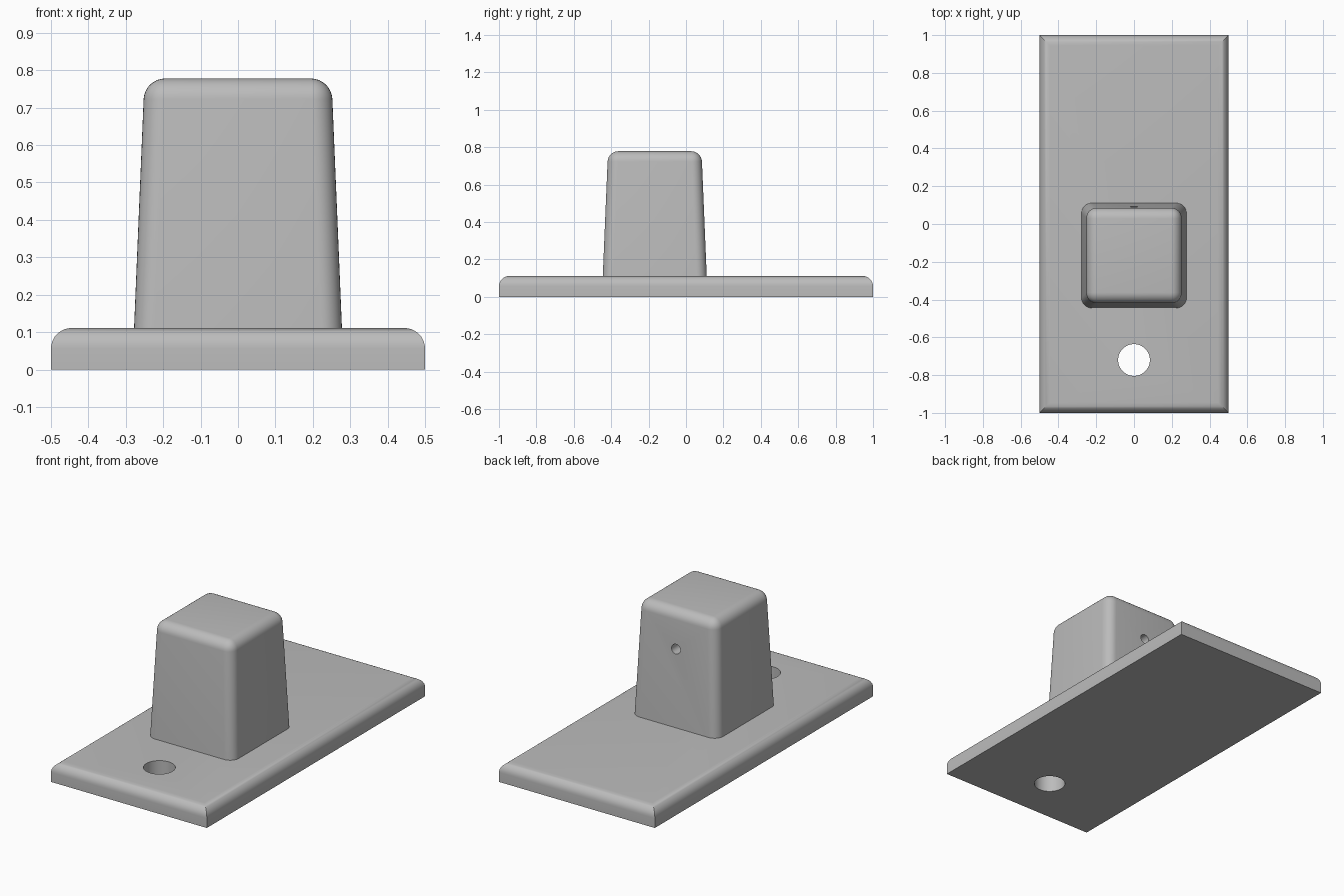
import bpy
import bmesh
from math import radians

if "Cube" in bpy.data.objects:
    bpy.data.objects.remove(bpy.data.objects["Cube"], do_unlink=True)

grey = bpy.data.materials.new("plain grey")
grey.use_nodes = True
colour = (0.5, 0.5, 0.5, 1)
grey.diffuse_color = colour
grey.node_tree.nodes["Principled BSDF"].inputs["Base Color"].default_value = colour

BASE_TOP, BLOCK_TOP, BLOCK_Y, FILLET = 0.111, 0.778, -0.167, 0.055


def rounded_box(name, bottom, top, z0, z1, y, round_sides):
    """Box tapering from half sizes bottom to top, filleted on all but its lower rim."""
    bm = bmesh.new()
    bmesh.ops.create_cube(bm, size=2)
    for v in bm.verts:
        half, z = (top, z1) if v.co.z > 0 else (bottom, z0)
        v.co = (v.co.x * half[0], v.co.y * half[1] + y, z)
    middle = (z0 + z1) / 2
    edges = []
    for e in bm.edges:
        above = sum(v.co.z > middle for v in e.verts)
        if above == 2 or (above == 1 and round_sides):
            edges.append(e)
    bmesh.ops.bevel(bm, geom=edges, offset=FILLET, offset_type='OFFSET',
                    segments=8, profile=0.5, affect='EDGES')
    bmesh.ops.recalc_face_normals(bm, faces=bm.faces)
    mesh = bpy.data.meshes.new(name)
    bm.to_mesh(mesh)
    bm.free()
    mesh.materials.append(grey)
    obj = bpy.data.objects.new(name, mesh)
    bpy.context.collection.objects.link(obj)
    return obj


def drill(obj, radius, length, location, rotation=(0, 0, 0)):
    """Cut a round hole and discard the cutter."""
    bpy.ops.mesh.primitive_cylinder_add(vertices=48, radius=radius, depth=length,
                                        location=location, rotation=rotation)
    cutter = bpy.context.object
    cutter.hide_render = True
    cutter.data.materials.append(grey)
    cut = obj.modifiers.new("hole", 'BOOLEAN')
    cut.operation, cut.solver, cut.object = 'DIFFERENCE', 'EXACT', cutter
    bpy.context.view_layer.objects.active = obj
    bpy.ops.object.modifier_apply(modifier=cut.name)
    bpy.data.objects.remove(cutter, do_unlink=True)


# Base plate with mitred top fillets and a hole right through
base = rounded_box("base_plate", (0.5, 1), (0.5, 1), 0, BASE_TOP, 0, False)
drill(base, 0.084, 1, (0, -0.72, 0))

# Tapered block, its foot sunk slightly into the plate
block = rounded_box("tapered_block", (0.28, 0.28), (0.25, 0.25),
                    0.06, BLOCK_TOP, BLOCK_Y, True)

# Small blind hole in the back of the block
drill(block, 0.028, 0.5, (0, 0.09, 0.557), (radians(90), 0, 0))

# Smooth fillets and hole walls, crisp edges elsewhere
for obj in (base, block):
    bpy.ops.object.select_all(action='DESELECT')
    obj.select_set(True)
    bpy.context.view_layer.objects.active = obj
    bpy.ops.object.shade_smooth_by_angle(angle=radians(30))
